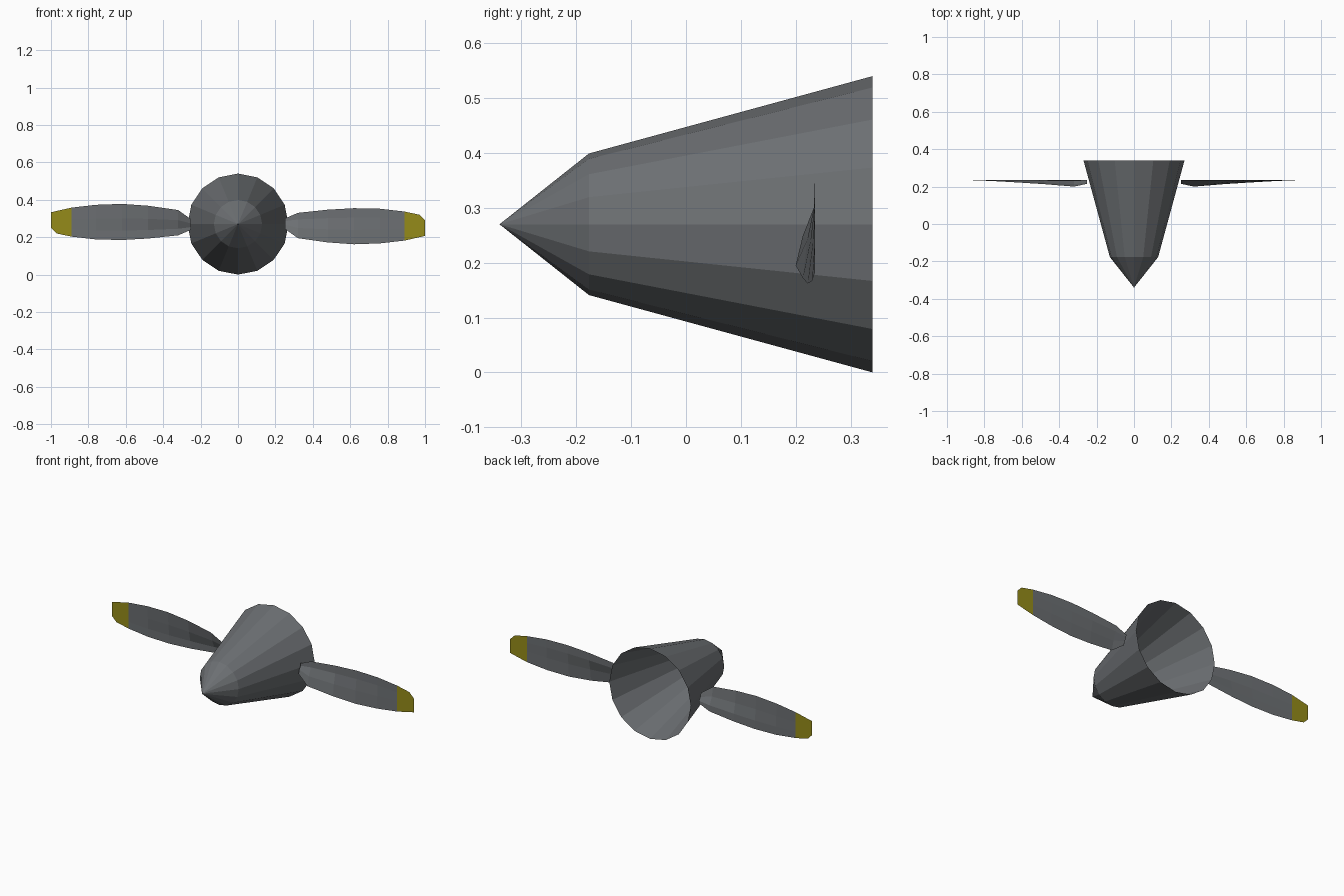
import bpy, bmesh, math
from mathutils import Matrix, Vector

if "Cube" in bpy.data.objects:
    bpy.data.objects.remove(bpy.data.objects["Cube"])

CENTRE_Z = 0.27
BLADE_Y = 0.235


def material(name, color):
    m = bpy.data.materials.new(name)
    m.diffuse_color = (*color, 1)
    m.use_nodes = True
    m.node_tree.nodes["Principled BSDF"].inputs["Base Color"].default_value = m.diffuse_color
    return m


grey = material("dark_grey", (0.15, 0.16, 0.17))
yellow = material("yellow_tip", (0.30, 0.26, 0.01))


def make_object(name, verts, faces, mat):
    mesh = bpy.data.meshes.new(name)
    mesh.from_pydata(verts, [], faces)
    mesh.materials.append(mat)
    obj = bpy.data.objects.new(name, mesh)
    bpy.context.collection.objects.link(obj)
    return obj


# Spinner: 16-sided pointed cone, open at the back
SIDES = 16
verts = [(0, -0.34, CENTRE_Z)]
for y, r in [(-0.177, 0.129), (0.34, 0.27)]:
    for i in range(SIDES):
        a = 2 * math.pi * i / SIDES
        verts.append((r * math.cos(a), y, CENTRE_Z + r * math.sin(a)))
faces = []
for i in range(SIDES):
    j = (i + 1) % SIDES
    faces.append((0, 1 + i, 1 + j))
    faces.append((1 + i, 1 + SIDES + i, 1 + SIDES + j, 1 + j))
make_object("spinner", verts, faces, grey)

# Blade stations: x, trailing edge z, leading edge z, leading edge y
STATIONS = [
    (0.25, 0.300, 0.245, 0.215),
    (0.32, 0.330, 0.195, 0.200),
    (0.48, 0.347, 0.172, 0.213),
    (0.62, 0.355, 0.162, 0.222),
    (0.76, 0.352, 0.167, 0.230),
    (0.89, 0.337, 0.182, 0.235),
    (0.97, 0.320, 0.200, 0.235),
    (1.00, 0.290, 0.207, 0.235),
]
TIP_START = 5
# Across the chord: position from the leading edge, share of forward twist
CHORD = [(0, 1), (0.4, 0.63), (0.74, 0.06), (1, 0)]


def blade_sheet(name, stations, mat, turn):
    spin = Matrix.Rotation(turn, 4, 'Y')
    pts = []
    for x, top, low, fwd in stations:
        for t, k in CHORD:
            p = Vector((x, BLADE_Y - (BLADE_Y - fwd) * k, low + (top - low) * t - CENTRE_Z))
            pts.append(spin @ p + Vector((0, 0, CENTRE_Z)))
    n = len(CHORD)
    quads = [(s * n + c, (s + 1) * n + c, (s + 1) * n + c + 1, s * n + c + 1)
             for s in range(len(stations) - 1) for c in range(n - 1)]
    return make_object(name, pts, quads, mat)


# Two blades, half a turn apart, with yellow tips
for side, turn in (("right", 0), ("left", math.pi)):
    blade_sheet(side + "_blade", STATIONS[:TIP_START + 1], grey, turn)
    blade_sheet(side + "_blade_tip", STATIONS[TIP_START:], yellow, turn)
